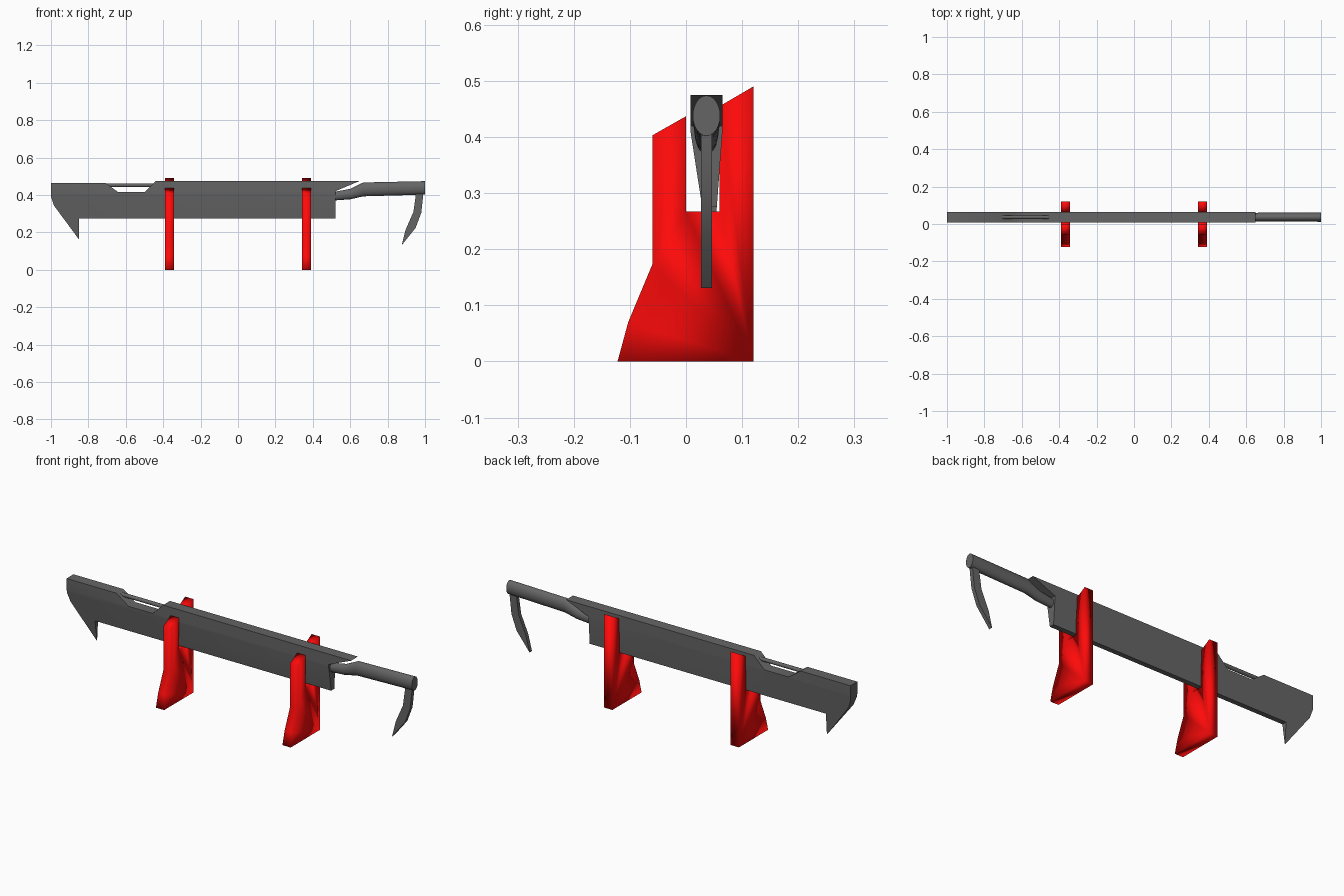
import bpy, bmesh, math

if "Cube" in bpy.data.objects:
    bpy.data.objects.remove(bpy.data.objects["Cube"])

YC = 0.0365  # centre line of the tool


def material(name, rgb):
    mat = bpy.data.materials.new(name)
    mat.diffuse_color = (*rgb, 1)
    mat.use_nodes = True
    mat.node_tree.nodes["Principled BSDF"].inputs["Base Color"].default_value = mat.diffuse_color
    return mat


GREY = material("dark_steel", (0.13, 0.13, 0.13))
RED = material("stand_red", (1.0, 0.003, 0.003))


def finish(name, bm, mat, angle):
    bmesh.ops.recalc_face_normals(bm, faces=bm.faces)
    mesh = bpy.data.meshes.new(name)
    bm.to_mesh(mesh)
    bm.free()
    mesh.materials.append(mat)
    ob = bpy.data.objects.new(name, mesh)
    bpy.context.collection.objects.link(ob)
    bpy.context.view_layer.objects.active = ob
    ob.select_set(True)
    bpy.ops.object.shade_smooth_by_angle(angle=math.radians(angle))
    ob.select_set(False)
    return ob


def prism(points, offset):
    """Extrude a closed 3D outline by an offset vector."""
    bm = bmesh.new()
    face = bm.faces.new([bm.verts.new(p) for p in points])
    ext = bmesh.ops.extrude_face_region(bm, geom=[face])
    bmesh.ops.translate(bm, vec=offset,
                        verts=[v for v in ext["geom"] if isinstance(v, bmesh.types.BMVert)])
    return bm


def loft(name, stations, sides):
    """Elliptical tube along x; stations are (x, z, radius_y, radius_z)."""
    bm = bmesh.new()
    rings = []
    for x, z, ry, rz in stations:
        rings.append([bm.verts.new((x, YC + ry * math.cos(2 * math.pi * i / sides),
                                    z + rz * math.sin(2 * math.pi * i / sides)))
                      for i in range(sides)])
    for a, b in zip(rings, rings[1:]):
        for i in range(sides):
            j = (i + 1) % sides
            bm.faces.new((a[i], a[j], b[j], b[i]))
    bm.faces.new(rings[0])
    bm.faces.new(rings[-1])
    return finish(name, bm, GREY, 40)


# Blade body: square rail on top, wedge below, pointed claw on the left
outline = [(-1, 0.41), (-1, 0.465), (-0.71, 0.465), (-0.64, 0.415), (-0.5, 0.415),
           (-0.44, 0.475), (0.65, 0.475), (0.52, 0.42), (0.52, 0.275),
           (-0.85, 0.275), (-0.85, 0.162), (-0.985, 0.345), (-1, 0.39)]
Y0, Y1, ZT = 0.008, 0.065, 0.41
bm = prism([(x, Y0, z) for x, z in outline], (0, Y1 - Y0, 0))
bmesh.ops.bisect_plane(bm, geom=bm.verts[:] + bm.edges[:] + bm.faces[:],
                       plane_co=(0, 0, ZT), plane_no=(0, 0, 1))
for v in bm.verts:
    drop = max(0, ZT - v.co.z)
    v.co.y += drop * 0.155 if v.co.y < YC else -drop * 0.075
finish("blade_body", bm, GREY, 60)

# Thin rod bridging the notch
loft("notch_rod", [(-0.72, 0.452, 0.01, 0.01), (-0.43, 0.452, 0.01, 0.01)], 12)

# Tapered round handle
loft("handle", [(0.50, 0.392, 0.018, 0.022), (0.60, 0.405, 0.021, 0.028),
                (0.67, 0.430, 0.024, 0.037), (1.0, 0.438, 0.0245, 0.036)], 24)

# Curved spur under the handle end
spur = [(0.99, 0.42), (0.99, 0.395), (0.98, 0.305), (0.95, 0.225), (0.875, 0.131),
        (0.896, 0.214), (0.938, 0.31), (0.95, 0.395), (0.945, 0.42)]
finish("handle_spur", prism([(x, YC - 0.01, z) for x, z in spur], (0, 0.02, 0)), GREY, 40)

# Red display stands with a slot for the blade, softly shaded all over
stand = [(-0.122, 0), (-0.103, 0.07), (-0.06, 0.173), (-0.06, 0.403), (0, 0.437),
         (0, 0.267), (0.06, 0.267), (0.06, 0.455), (0.12, 0.49), (0.12, 0)]
for side, x in (("left", -0.367), ("right", 0.367)):
    finish(side + "_stand",
           prism([(x - 0.024, y, z) for y, z in stand], (0.048, 0, 0)), RED, 180)
